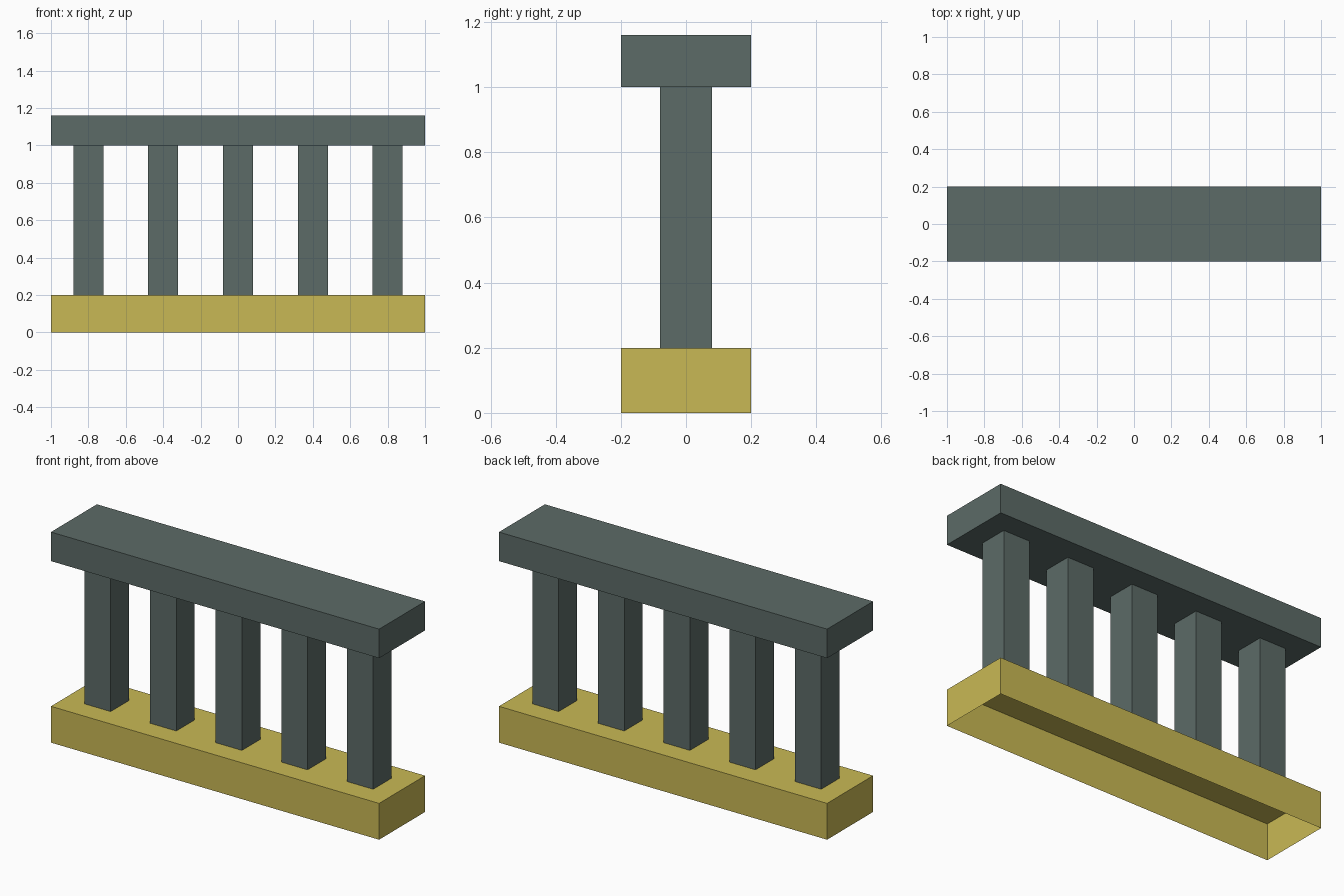
import bpy
import bmesh
from mathutils import Matrix, Vector

cube = bpy.data.objects.get("Cube")
if cube:
    bpy.data.objects.remove(cube, do_unlink=True)


def make_material(name, rgb):
    mat = bpy.data.materials.new(name)
    mat.use_nodes = True
    mat.diffuse_color = (*rgb, 1)
    mat.node_tree.nodes["Principled BSDF"].inputs["Base Color"].default_value = (*rgb, 1)
    return mat


def make_box(name, size, x, bottom, mat, open_sides=()):
    """Box standing at height `bottom`; open_sides lists the z directions left without a face."""
    bm = bmesh.new()
    bmesh.ops.create_cube(bm, size=1, matrix=Matrix.Diagonal((*size, 1)))
    bm.normal_update()
    removed = [f for f in bm.faces if round(f.normal.z) in open_sides]
    bmesh.ops.delete(bm, geom=removed, context='FACES')
    mesh = bpy.data.meshes.new(name)
    bm.to_mesh(mesh)
    bm.free()
    mesh.materials.append(mat)
    obj = bpy.data.objects.new(name, mesh)
    obj.location = Vector((x, 0, bottom + size[2] / 2))
    bpy.context.collection.objects.link(obj)
    return obj


slate = make_material("slate green", (0.107, 0.147, 0.136))
ochre = make_material("ochre yellow", (0.584, 0.485, 0.089))

LENGTH, DEPTH = 2.0, 0.4
BASE_H, POST_H, RAIL_H = 0.2, 0.8, 0.16
POST_W, SPACING = 0.16, 0.4

# Hollow plinth, open underneath
make_box("base", (LENGTH, DEPTH, BASE_H), 0, 0, ochre, open_sides=(-1,))

# Row of square posts, open where they meet the base and rail
for i in range(5):
    make_box(f"post_{i + 1}", (POST_W, POST_W, POST_H), (i - 2) * SPACING,
             BASE_H, slate, open_sides=(-1, 1))

# Top rail
make_box("top_rail", (LENGTH, DEPTH, RAIL_H), 0, BASE_H + POST_H, slate)
